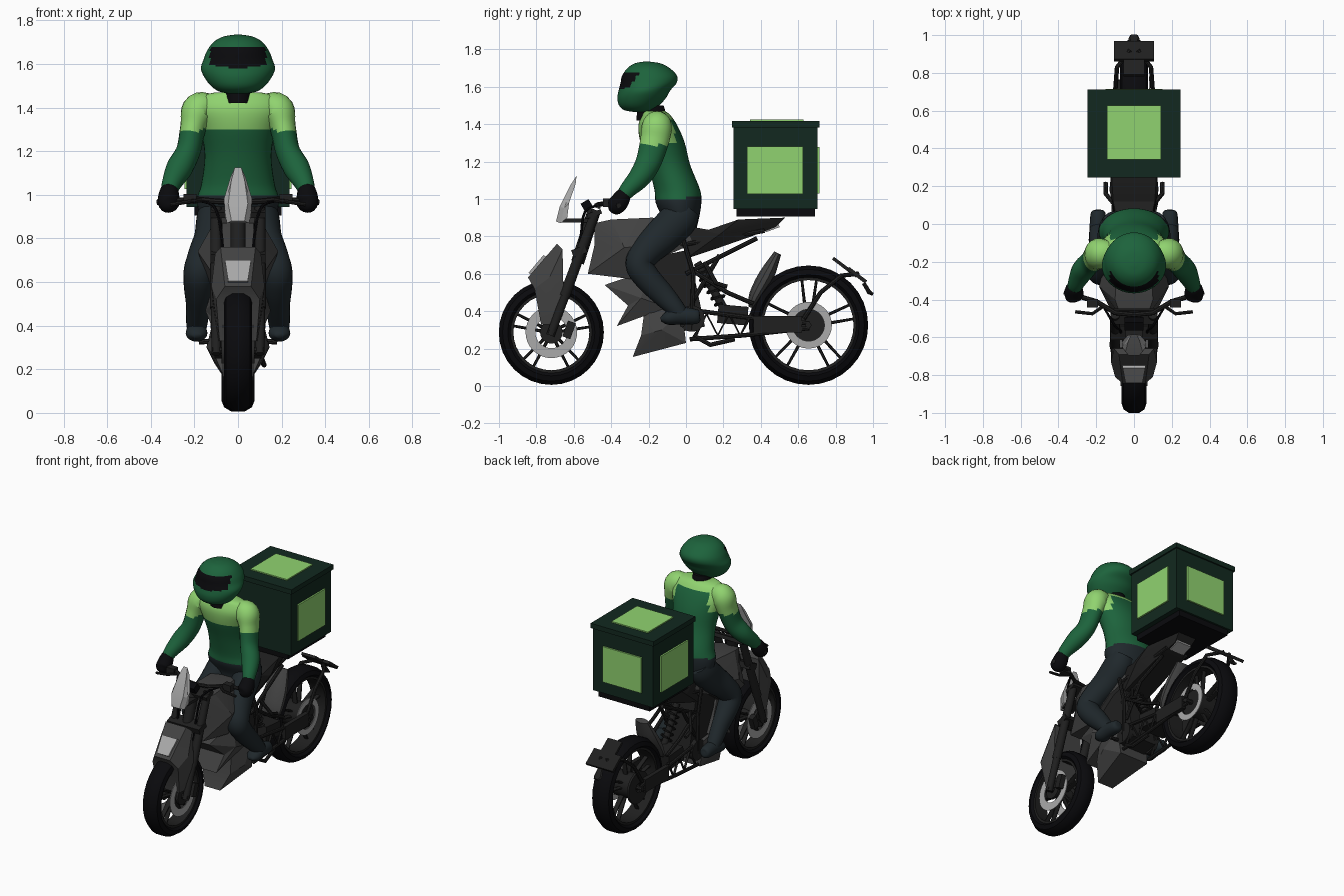
import bpy, bmesh
from math import sin, cos, pi, radians
from mathutils import Vector, Matrix

if "Cube" in bpy.data.objects:
    bpy.data.objects.remove(bpy.data.objects["Cube"])


def mat(name, r, g, b):
    m = bpy.data.materials.new(name)
    m.diffuse_color = (r, g, b, 1)
    m.use_nodes = True
    m.node_tree.nodes["Principled BSDF"].inputs["Base Color"].default_value = m.diffuse_color
    return m


GREEN = mat("jacket_green", .012, .125, .045)
LIME = mat("lime", .28, .65, .16)
BOX = mat("box_green", .006, .022, .014)
PANTS = mat("trousers_navy", .014, .021, .025)
BLACK = mat("black", .003, .003, .004)
DARK = mat("dark_metal", .014, .014, .014)
BODY = mat("body_grey", .055, .055, .055)
PALE = mat("pale_grey", .4, .4, .4)


def finish(name, bm, mats, mirror=False, angle=35, pick=None):
    mats = mats if isinstance(mats, list) else [mats]
    bmesh.ops.recalc_face_normals(bm, faces=bm.faces)
    for f in bm.faces:
        f.smooth = angle > 0
        if pick:
            f.material_index = pick(f.calc_center_median())
    me = bpy.data.meshes.new(name)
    bm.to_mesh(me)
    bm.free()
    for m in mats:
        me.materials.append(m)
    if angle:
        me.set_sharp_from_angle(angle=radians(angle))
    ob = bpy.data.objects.new(name, me)
    bpy.context.collection.objects.link(ob)
    if mirror:
        ob.modifiers.new("mirror", "MIRROR")
    return ob


def loft(name, rings, mats, closed=False, **kw):
    bm = bmesh.new()
    vs = [[bm.verts.new(p) for p in r] for r in rings]
    n = len(vs[0])
    for i in range(len(vs) if closed else len(vs) - 1):
        a, b = vs[i], vs[(i + 1) % len(vs)]
        for j in range(n):
            k = (j + 1) % n
            bm.faces.new((a[j], a[k], b[k], b[j]))
    if not closed:
        bm.faces.new(vs[0])
        bm.faces.new(vs[-1])
    return finish(name, bm, mats, **kw)


def spline(pts, steps):
    # Catmull-Rom through tuples of any length
    out = []
    for i in range(len(pts) - 1):
        a, b, c, d = pts[max(i - 1, 0)], pts[i], pts[i + 1], pts[min(i + 2, len(pts) - 1)]
        for s in range(steps):
            t = s / steps
            out.append(tuple(.5 * (2*q + (r-p)*t + (2*p-5*q+4*r-u)*t*t + (3*q-p-3*r+u)*t**3)
                             for p, q, r, u in zip(a, b, c, d)))
    return out + [pts[-1]]


def tube(name, pts, mats, r=None, n=8, steps=1, **kw):
    # points are (x, y, z, radius[, radius across x])
    pts = [p if len(p) == 5 else (*p, p[3]) for p in (pts if r is None else [(*p, r) for p in pts])]
    pts = spline(pts, steps)
    rings = []
    for i, p in enumerate(pts):
        t = (Vector(pts[min(i + 1, len(pts) - 1)][:3]) - Vector(pts[max(i - 1, 0)][:3])).normalized()
        u = (Vector((0, 0, 1)) if abs(t.x) > .8 else Vector((1, 0, 0))).cross(t).normalized()
        v = t.cross(u)
        rings.append([Vector(p[:3]) + u*p[3]*cos(2*pi*k/n) + v*p[4]*sin(2*pi*k/n) for k in range(n)])
    return loft(name, rings, mats, **kw)


def stack(name, secs, mats, n=36, steps=4, **kw):
    # horizontal ellipses (centre y, z, half x, half y)
    rings = [[(rx*cos(2*pi*k/n), y + ry*sin(2*pi*k/n), z) for k in range(n)]
             for y, z, rx, ry in spline(secs, steps)]
    return loft(name, rings, mats, angle=60, **kw)


def panel(name, pts, c, m):
    # faceted body part: side outline (y, z, half width) bulging to a centre point
    bm = bmesh.new()
    sides = [[bm.verts.new((s*w, y, z)) for y, z, w in pts + [c]] for s in (-1, 1)]
    for i in range(len(pts)):
        j = (i + 1) % len(pts)
        for v in sides:
            bm.faces.new((v[i], v[j], v[-1]))
        bm.faces.new((sides[0][i], sides[0][j], sides[1][j], sides[1][i]))
    return finish(name, bm, m, angle=20)


def block(name, c, size, m, rx=0, mirror=False):
    bm = bmesh.new()
    M = Matrix.Translation(c) @ Matrix.Rotation(radians(rx), 4, 'X') @ Matrix.Diagonal((*size, 1))
    bmesh.ops.create_cube(bm, size=1, matrix=M)
    return finish(name, bm, m, mirror, 0)


def lathe(name, prof, y, z, m, n=32, **kw):
    return loft(name, [[(x, y + r*cos(2*pi*k/n), z + r*sin(2*pi*k/n)) for x, r in prof]
                       for k in range(n)], m, closed=True, **kw)


def ring(name, x0, x1, r0, r1, y, z, m, **kw):
    return lathe(name, [(x0, r0), (x1, r0), (x1, r1), (x0, r1)], y, z, m, **kw)


# wheels
def wheel(name, y, z, R, w, hub):
    h = w / 2
    lathe(name + "_tyre", [(-h*.7, R-.068), (-h, R-.05), (-h*.85, R-.022), (-h*.4, R-.002), (h*.4, R-.002),
                           (h*.85, R-.022), (h, R-.05), (h*.7, R-.068)], y, z, BLACK)
    ring(name + "_rim", -h*.75, h*.75, R-.08, R-.06, y, z, DARK)
    ring(name + "_hub", -.07, .07, .012, hub, y, z, DARK)
    for i in range(5):
        for d in (-.16, .16):
            a, b = 2*pi*i/5 + .3 + d*1.5, 2*pi*i/5 + .3 + d
            tube(name + "_spoke", [(0, y + hub*.8*cos(a), z + hub*.8*sin(a), .009, .02),
                                   (0, y + (R-.07)*cos(b), z + (R-.07)*sin(b), .007, .016)], DARK, n=6)


wheel("front_wheel", -.72, .287, .283, .13, .04)
wheel("rear_wheel", .655, .325, .321, .15, .085)
ring("front_disc", .066, .071, .085, .138, -.72, .287, PALE, mirror=True)
ring("front_disc_carrier", .06, .076, .02, .06, -.72, .287, DARK, mirror=True)
ring("rear_disc", .08, .086, .085, .125, .655, .325, PALE)
ring("rear_pulley", -.09, -.075, .03, .11, .655, .325, DARK)
for nm, y, z in (("front_axle", -.72, .287), ("rear_axle", .655, .325)):
    tube(nm, [(-.12, y, z), (.12, y, z)], DARK, r=.016)

# front fork and steering
tube("fork_lower", [(.1, -.725, .27, .022), (.1, -.64, .5, .024)], DARK, n=12, mirror=True)
tube("fork_upper", [(.1, -.65, .48, .029), (.1, -.48, .94, .025)], DARK, n=12, mirror=True)
block("brake_caliper", (.09, -.625, .3), (.035, .045, .09), DARK, -20, True)
block("upper_yoke", (0, -.49, .92), (.25, .08, .025), DARK, 20)
block("lower_yoke", (0, -.57, .72), (.25, .08, .04), DARK, 20)
tube("steering_head", [(0, -.58, .66), (0, -.49, .94)], DARK, r=.035, n=12)
tube("handlebar", [(0, -.48, .965), (.1, -.47, .97), (.2, -.41, .98), (.37, -.36, .965)], DARK, r=.013, mirror=True)
tube("brake_lever", [(.17, -.44, .975), (.22, -.475, .97), (.31, -.465, .955)], DARK, r=.009, mirror=True)
block("switch_housing", (.22, -.42, .98), (.06, .045, .045), DARK, mirror=True)
block("instrument_display", (0, -.53, .965), (.1, .05, .05), BLACK, 30)
block("screen_bracket", (0, -.59, .885), (.09, .16, .02), DARK)
tube("brake_cable", [(.16, -.44, .97), (.1, -.54, .93), (.07, -.57, .75), (.085, -.64, .5)], BLACK, r=.007,
     n=6, steps=5, mirror=True)
panel("windscreen", [(-.695, .88, .03), (-.675, .96, .045), (-.62, 1.07, .03), (-.585, 1.125, .015),
                     (-.59, 1.08, .035), (-.625, .98, .065), (-.635, .9, .06), (-.67, .87, .05)],
      (-.652, .95, .062), PALE)

# bodywork
panel("front_cowl", [(-.845, .58, .06), (-.69, .76, .08), (-.66, .73, .105), (-.655, .5, .115), (-.7, .33, .09),
                     (-.775, .33, .085), (-.81, .52, .1)], (-.73, .58, .122), BODY)
panel("headlight", [(-.842, .605, .045), (-.762, .7, .06), (-.745, .69, .06), (-.82, .59, .045)],
      (-.79, .645, .05), PALE)
panel("tank", [(-.525, .6, .09), (-.49, .75, .08), (-.49, .87, .07), (-.4, .89, .1), (-.18, .9, .09), (.02, .85, .08),
               (.06, .77, .09), (-.1, .7, .12), (-.28, .57, .12)], (-.33, .74, .185), BODY)
panel("seat", [(-.02, .86, .08), (.12, .835, .11), (.28, .89, .12), (.53, .9, .07), (.48, .85, .06), (.35, .8, .08),
               (.15, .73, .09), (0, .68, .09)], (.18, .81, .13), DARK)
panel("upper_side_cowl", [(-.435, .54, .08), (-.2, .62, .1), (-.1, .42, .12), (-.37, .32, .09), (-.31, .43, .11)],
      (-.24, .47, .15), BODY)
panel("lower_side_cowl", [(-.22, .42, .1), (-.02, .4, .12), (.0, .23, .11), (-.285, .155, .06), (-.24, .27, .11)],
      (-.13, .3, .145), BODY)
block("motor_block", (0, -.05, .5), (.18, .22, .42), DARK, 12)
ring("motor_cover", .09, .12, .01, .07, .03, .36, DARK, mirror=True)
block("tail_light", (0, .46, .845), (.11, .08, .02), PALE, 20)

# frame, swingarm and suspension
frame = {"seat_rail": [(.1, -.05, .75), (.08, .42, .83)], "lower_seat_rail": [(.1, 0, .6), (.08, .38, .79)],
         "frame_upright": [(.11, -.02, .8), (.12, .04, .6), (.11, .03, .3)],
         "swingarm_upper": [(.105, 0, .41), (.105, .3, .37), (.105, .66, .335)],
         "swingarm_lower": [(.105, .02, .25), (.105, .3, .27), (.105, .66, .31)],
         "frame_brace": [(.1, .03, .62), (.1, .22, .5), (.1, .36, .44)],
         "frame_cross_brace": [(.1, .04, .46), (.09, .18, .7)],
         "rear_footrest_hanger": [(.1, .1, .66), (.15, .16, .55), (.15, .22, .53)]}
for nm, pts in frame.items():
    tube(nm, pts, DARK, r=.012, mirror=True)
tube("swingarm_lattice", [(.105, .05 + .06*i, (.27, .385)[i % 2]) for i in range(6)], DARK, r=.009, n=6, mirror=True)
block("swingarm_guard", (.105, .49, .33), (.03, .26, .09), DARK, mirror=True)
block("swingarm_bridge", (0, .25, .38), (.2, .16, .1), DARK, -5)
tube("side_stand", [(.1, .04, .27), (.12, .13, .22), (.1, .26, .25)], DARK, r=.012)
tube("footrest", [(.1, -.02, .33), (.18, -.02, .325)], DARK, r=.012, mirror=True)
tube("shock_body", [(.03, .06, .66), (.03, .2, .42)], DARK, r=.022, n=12)
tube("shock_spring", [(.03 + .038*cos(k*.7), .07 + .12*k/54 + .03*sin(k*.7), .64 - .2*k/54 + .018*sin(k*.7))
                      for k in range(55)], DARK, r=.007, n=5)

# rear mudguard and plate holder
tube("rear_mudguard", [(0, .345, .42, .012, .07), (0, .37, .48, .035, .085), (0, .43, .59, .042, .08),
                       (0, .49, .71, .02, .05)], BODY, n=10, steps=3)
tube("plate_stay", [(.1, .63, .36), (.098, .72, .5), (.09, .83, .59), (.02, .92, .6)], DARK, r=.012, mirror=True)
block("plate_arm", (0, .85, .635), (.11, .16, .018), DARK, -37)
block("number_plate", (0, .915, .592), (.21, .12, .02), DARK, -37)
tube("tail_lamp", [(0, .95, .55, .01, .02), (0, .98, .5, .012, .03), (0, 1, .49, .008, .02)], DARK)

# delivery box
block("box_base", (0, .48, .93), (.4, .42, .05), BLACK)
block("box_body", (0, .478, 1.17), (.47, .45, .45), BOX)
block("box_lid", (0, .479, 1.4), (.49, .468, .034), BOX)
block("box_side_panel", (.238, .475, 1.153), (.016, .3, .255), LIME, mirror=True)
block("box_back_panel", (0, .706, 1.153), (.3, .016, .25), LIME)
block("box_top_panel", (0, .485, 1.418), (.285, .285, .014), LIME)


# rider
def torso_part(c):
    if c.z < 1.0 + .1*max(0, c.y + .05):
        return 1
    back = c.y > -.12 and abs(c.x) < .13
    return 2 if c.z > 1.31 + (.12 if back else 0) else 0


stack("torso", [(-.04, .82, .13, .09), (-.03, .9, .175, .1), (-.04, .98, .187, .122), (-.047, 1.05, .168, .122),
                (-.09, 1.18, .153, .113), (-.125, 1.3, .172, .118), (-.15, 1.39, .2, .105), (-.16, 1.45, .17, .075),
                (-.17, 1.47, .1, .055)], [GREEN, PANTS, LIME], pick=torso_part)
stack("neck", [(-.18, 1.42, .065, .085), (-.19, 1.5, .06, .07)], BLACK, steps=1)
stack("helmet", [(-.23, 1.465, .05, .05), (-.25, 1.475, .09, .08), (-.25, 1.5, .125, .108), (-.237, 1.54, .155, .13),
                 (-.222, 1.58, .17, .138), (-.2, 1.62, .158, .15), (-.195, 1.66, .142, .146), (-.2, 1.7, .112, .112),
                 (-.205, 1.725, .068, .068), (-.21, 1.734, .015, .015)], [GREEN, BLACK], n=48, steps=5,
      pick=lambda c: int(c.y < -.255 and abs(c.x) < .128 and 1.58 + abs(c.x)*.12 < c.z < 1.68))
tube("arm", [(.1, -.15, 1.4, .05), (.175, -.155, 1.39, .08), (.205, -.168, 1.31, .077, .06),
             (.228, -.2, 1.2, .068, .056), (.27, -.245, 1.12, .06), (.305, -.31, 1.05, .045),
             (.315, -.34, 1.01, .036)], [GREEN, LIME],
     n=20, steps=6, mirror=True, angle=70, pick=lambda c: int(c.z > 1.285 + .15*max(0, .25 - c.x)))
tube("glove", [(.312, -.325, 1.035, .03), (.315, -.335, 1.02, .042), (.318, -.36, .98, .05), (.316, -.39, .955, .045),
               (.31, -.41, .945, .012)], BLACK, n=16, steps=4, mirror=True, angle=70)
tube("leg", [(.09, .0, .95, .08), (.1, -.04, .89, .1, .09), (.12, -.13, .8, .095, .082), (.152, -.21, .72, .082, .078),
             (.175, -.25, .65, .074), (.178, -.205, .575, .07), (.182, -.125, .49, .062, .056), (.188, -.06, .42, .05),
             (.19, -.02, .37, .042)], PANTS, n=20, steps=5, mirror=True, angle=70)
tube("boot", [(.19, .075, .37, .012), (.19, .06, .37, .038), (.19, -.03, .375, .046), (.19, -.1, .362, .036, .048),
              (.19, -.135, .355, .01, .02)], PANTS, n=16, steps=4, mirror=True, angle=70)
